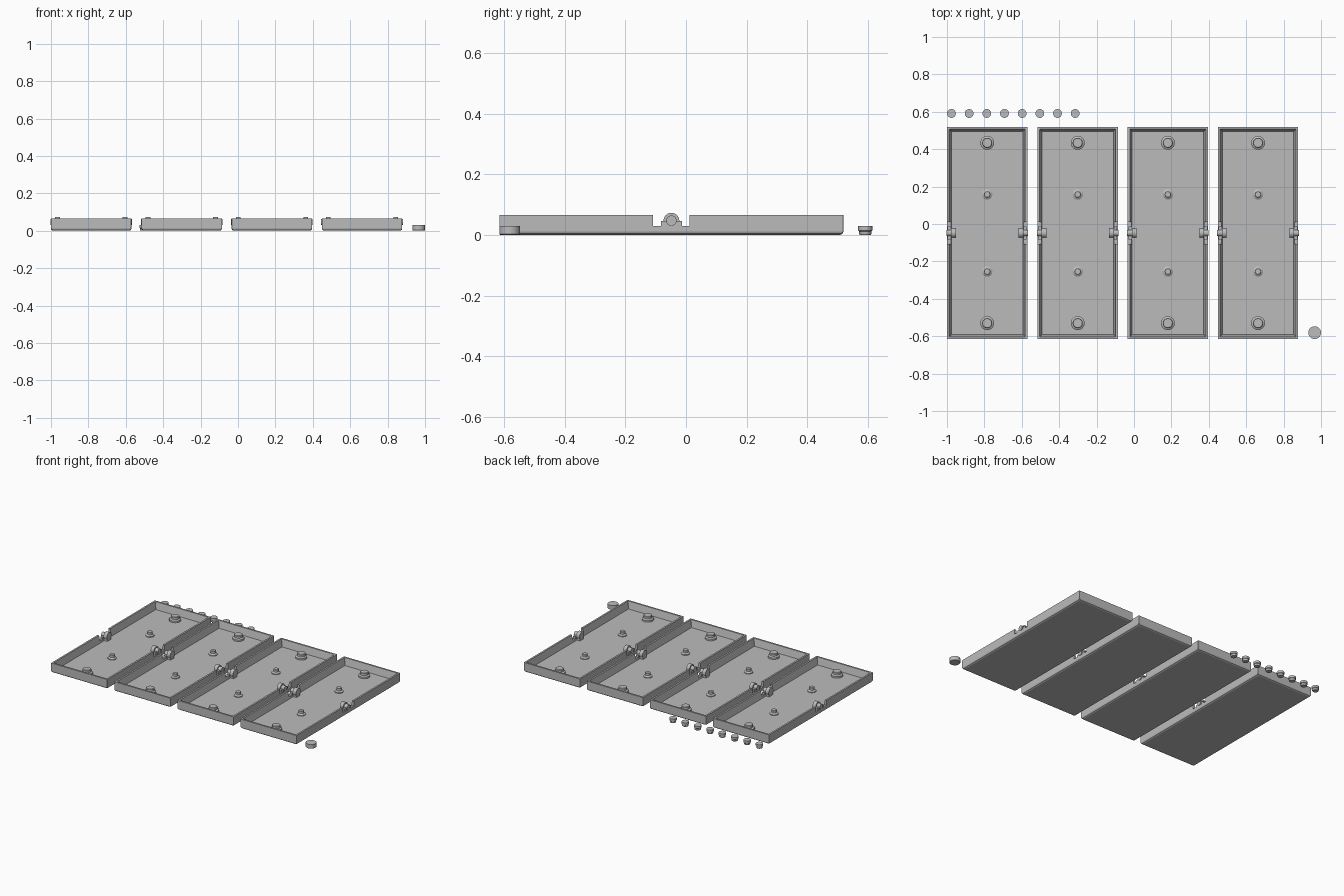
import bpy, bmesh, math
from mathutils import Matrix, Vector

if "Cube" in bpy.data.objects:
    bpy.data.objects.remove(bpy.data.objects["Cube"])

grey = bpy.data.materials.new("plain grey")
grey.diffuse_color = (0.5, 0.5, 0.5, 1)
grey.use_nodes = True
grey.node_tree.nodes["Principled BSDF"].inputs["Base Color"].default_value = grey.diffuse_color

W, L, H = 0.43, 1.134, 0.066      # tray size
YC = -0.048                       # tray centre in y
CENTRES = (-0.785, -0.301, 0.181, 0.663)
FLOOR = 0.018


def finish(bm, name, smooth=False):
    bmesh.ops.recalc_face_normals(bm, faces=bm.faces)
    me = bpy.data.meshes.new(name)
    bm.to_mesh(me)
    bm.free()
    ob = bpy.data.objects.new(name, me)
    bpy.context.collection.objects.link(ob)
    me.materials.append(grey)
    if smooth:
        bpy.ops.object.select_all(action='DESELECT')
        ob.select_set(True)
        bpy.context.view_layer.objects.active = ob
        bpy.ops.object.shade_smooth_by_angle(angle=math.radians(35))
    return ob


def loft(bm, rings):
    """Skin a stack of rings and cap both ends."""
    vs = [[bm.verts.new(p) for p in r] for r in rings]
    n = len(vs[0])
    for a, b in zip(vs, vs[1:]):
        for i in range(n):
            j = (i + 1) % n
            bm.faces.new((a[i], a[j], b[j], b[i]))
    bm.faces.new(vs[0][::-1])
    bm.faces.new(vs[-1])


def lathe(name, profile, loc, axis='Z', sides=32):
    """Turn (radius, height) pairs about an axis."""
    bm = bmesh.new()
    loft(bm, [[(r * math.cos(2 * math.pi * i / sides), r * math.sin(2 * math.pi * i / sides), z)
               for i in range(sides)] for r, z in profile])
    m = Matrix.Translation(loc)
    if axis == 'X':
        m = m @ Matrix.Rotation(math.pi / 2, 4, 'Y')
    bm.transform(m)
    return finish(bm, name, True)


def box(name, lo, hi):
    lo, hi = Vector(lo), Vector(hi)
    bm = bmesh.new()
    bmesh.ops.create_cube(bm, size=1)
    bm.transform(Matrix.Translation((lo + hi) / 2) @ Matrix.Diagonal((*(hi - lo), 1)))
    return finish(bm, name)


def outline(cx, inset, z, cut):
    """Rectangle with clipped corners."""
    x, y = W / 2 - inset, L / 2 - inset
    quad = [(x, y - cut), (x - cut, y), (-x + cut, y), (-x, y - cut),
            (-x, -y + cut), (-x + cut, -y), (x - cut, -y), (x, -y + cut)]
    return [(cx + a, YC + b, z) for a, b in quad]


def tray(cx):
    # shell: bevelled underside, upright walls, drafted inside, flat floor
    bm = bmesh.new()
    loft(bm, [outline(cx, 0.010, 0, 0.012), outline(cx, 0.003, 0.004, 0.006),
              outline(cx, 0, 0.011, 0.0008), outline(cx, 0, H, 0.0008),
              outline(cx, 0.012, H, 0.0008), outline(cx, 0.024, FLOOR, 0.0008)])
    shell = finish(bm, "tray")
    # hinge notches in both long walls
    cutter = box("notch_cutter", (cx - 0.3, YC - 0.06, 0.03), (cx + 0.3, YC + 0.06, 0.2))
    mod = shell.modifiers.new("notch", 'BOOLEAN')
    mod.operation, mod.solver, mod.object = 'DIFFERENCE', 'EXACT', cutter
    bpy.context.view_layer.objects.active = shell
    bpy.ops.object.modifier_apply(modifier=mod.name)
    bpy.data.objects.remove(cutter)

    # hinge knuckles with pins
    for s in (-1, 1):
        edge = cx + s * W / 2

        def span(a, b):
            return sorted((edge - s * a, edge - s * b))
        a, b = span(0.004, 0.022)
        box("hinge_foot", (a, YC - 0.035, 0.028), (b, YC + 0.035, 0.046))
        a, b = span(0.022, 0.047)
        box("hinge_post", (a, YC - 0.02, FLOOR - 0.002), (b, YC + 0.02, 0.047))
        lathe("hinge_knuckle", [(0.026, 0), (0.026, b - a)], (a, YC, 0.047), 'X')
        a, b = span(-0.003, 0.03)
        lathe("hinge_pin", [(0.017, 0), (0.017, b - a)], (a, YC, 0.047), 'X')

    # magnet posts and locating pegs on the floor
    for s in (-1, 1):
        lathe("large_post", [(0.037, 0), (0.037, 0.012), (0.027, 0.018), (0.027, 0.032), (0.024, 0.035)],
              (cx, YC + s * 0.482, FLOOR - 0.001))
        lathe("small_post", [(0.028, 0), (0.028, 0.006), (0.017, 0.013), (0.017, 0.028), (0.015, 0.03)],
              (cx, YC + s * 0.206, FLOOR - 0.001))


for c in CENTRES:
    tray(c)

# loose plugs behind the trays
for i in range(8):
    lathe("plug", [(0.018, 0), (0.020, 0.003), (0.020, 0.012), (0.0235, 0.015), (0.0235, 0.03)],
          (-0.976 + i * 0.0945, 0.591, 0))

# loose cap beside the trays
lathe("cap", [(0.031, 0), (0.034, 0.003), (0.034, 0.03)], (0.966, -0.581, 0))
